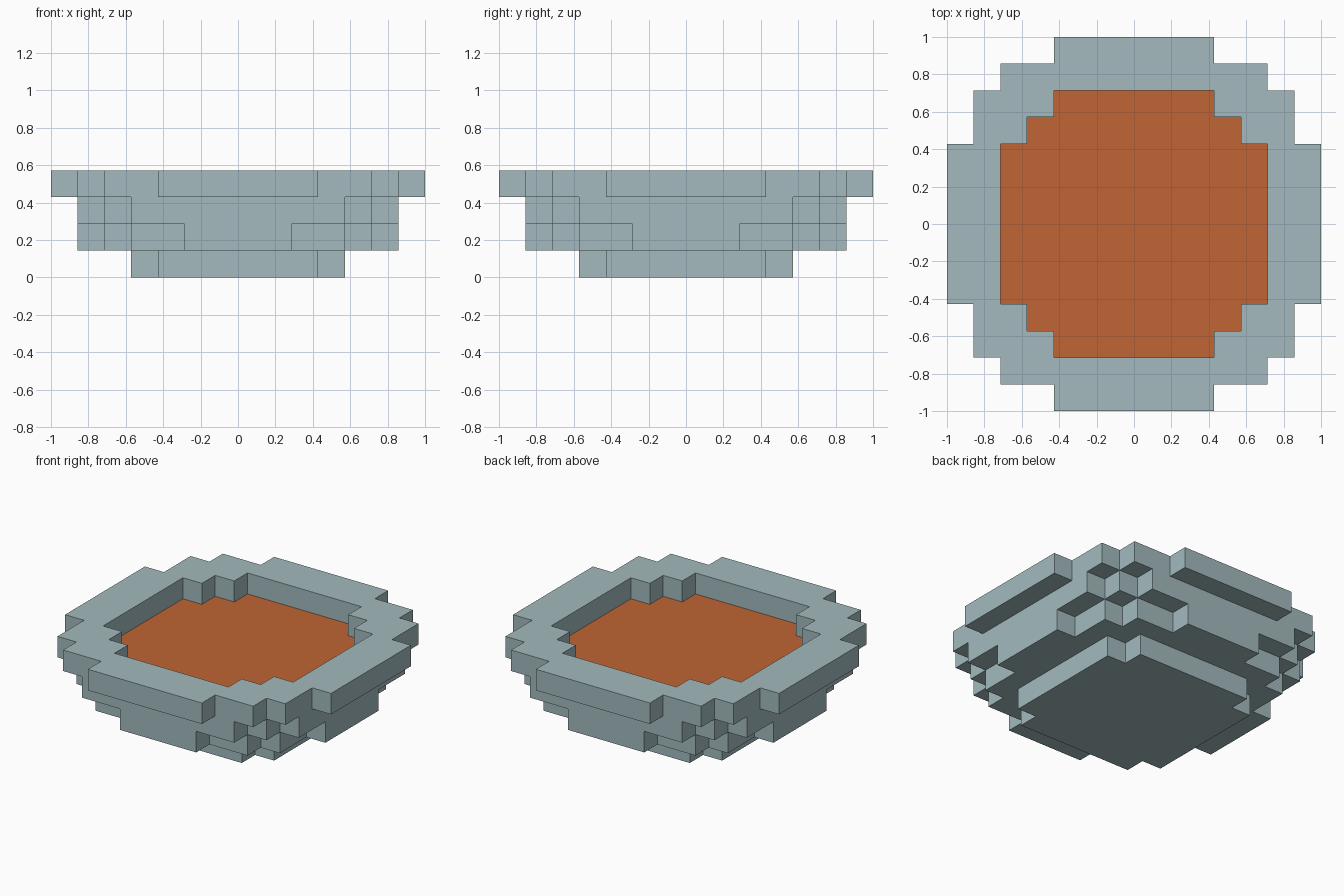
import bpy, bmesh, math

if "Cube" in bpy.data.objects:
    bpy.data.objects.remove(bpy.data.objects["Cube"], do_unlink=True)

U = 1 / 7  # block size; the model is 14 blocks wide

# Each footprint is a stepped round: (half width in x, half width in y) of nested rectangles
BASE = [(4, 3), (3, 4)]
LOWER = [(6, 2), (5, 4), (4, 5), (2, 6)]
UPPER = [(6, 4), (5, 5), (4, 6)]
RIM = [(7, 3), (6, 5), (5, 6), (3, 7)]
OPENING = [(5, 3), (4, 4), (3, 5)]
LAYERS = [BASE, LOWER, UPPER, RIM]


def inside(footprint, x, y):
    cx, cy = abs(x + 0.5), abs(y + 0.5)
    return any(cx < a and cy < b for a, b in footprint)


def solid(x, y, z):
    if not 0 <= z < len(LAYERS) or not inside(LAYERS[z], x, y):
        return False
    return z < 3 or not inside(OPENING, x, y)


def make_material(name, color):
    mat = bpy.data.materials.new(name)
    mat.use_nodes = True
    mat.diffuse_color = color
    mat.node_tree.nodes["Principled BSDF"].inputs["Base Color"].default_value = color
    return mat


def add_quad(bm, cell, axis, sign):
    """One face of a block, wound so that it points along sign * axis."""
    a, b = (axis + 1) % 3, (axis + 2) % 3
    corners = [(0, 0), (1, 0), (1, 1), (0, 1)]
    if sign < 0:
        corners.reverse()
    verts = []
    for i, j in corners:
        p = list(cell)
        p[axis] += (sign + 1) // 2
        p[a] += i
        p[b] += j
        verts.append(bm.verts.new([c * U for c in p]))
    bm.faces.new(verts)


def finish(bm, name, mat):
    bmesh.ops.remove_doubles(bm, verts=bm.verts[:], dist=1e-4)
    # Merge the block faces into large flat faces
    bmesh.ops.dissolve_limit(bm, angle_limit=math.radians(1),
                             verts=bm.verts[:], edges=bm.edges[:])
    mesh = bpy.data.meshes.new(name)
    bm.to_mesh(mesh)
    bm.free()
    mesh.materials.append(mat)
    obj = bpy.data.objects.new(name, mesh)
    bpy.context.collection.objects.link(obj)
    return obj


# Outer skin of the stepped bowl, and the liquid surface inside its rim
bowl, liquid = bmesh.new(), bmesh.new()
for z in range(len(LAYERS)):
    for x in range(-7, 7):
        for y in range(-7, 7):
            if not solid(x, y, z):
                continue
            for axis in range(3):
                for sign in (-1, 1):
                    near = [x, y, z]
                    near[axis] += sign
                    if solid(*near):
                        continue
                    is_liquid = (axis == 2 and sign == 1 and z == 2
                                 and inside(OPENING, x, y))
                    add_quad(liquid if is_liquid else bowl, (x, y, z), axis, sign)

finish(bowl, "stone_bowl", make_material("pale_blue_grey", (0.366, 0.491, 0.515, 1)))
finish(liquid, "liquid_surface", make_material("burnt_orange", (0.527, 0.130, 0.033, 1)))
